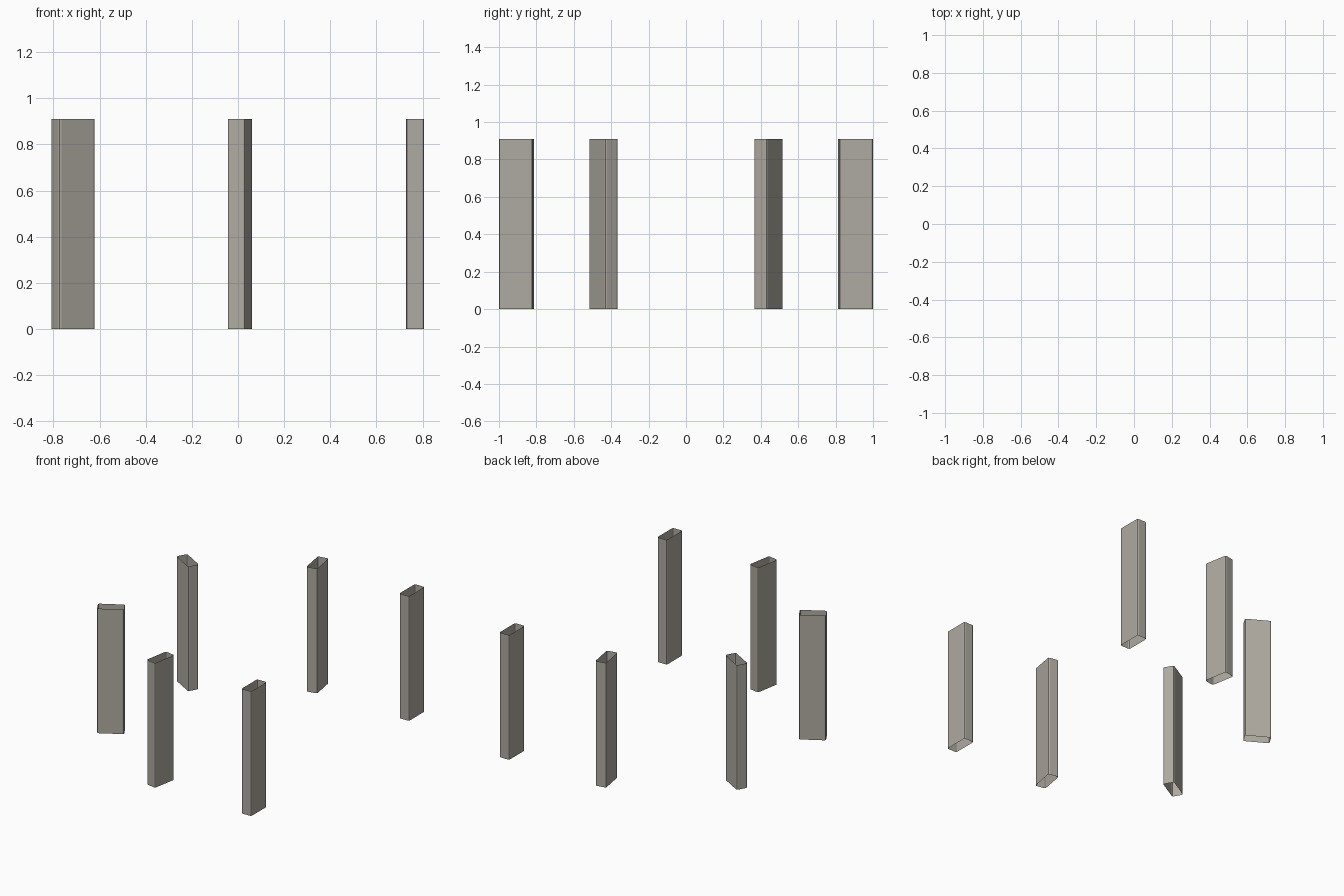
import bpy, bmesh, math
from mathutils import Matrix

if "Cube" in bpy.data.objects:
    bpy.data.objects.remove(bpy.data.objects["Cube"])

HEIGHT = 0.91
THICK, LENGTH = 0.078, 0.18   # cross-section, long side along local y
ROUND, SEGS = 0.010, 2        # corner rounding

stone = bpy.data.materials.new("warm_grey")
stone.diffuse_color = (0.43, 0.405, 0.36, 1.0)
stone.use_nodes = True
stone.node_tree.nodes["Principled BSDF"].inputs["Base Color"].default_value = stone.diffuse_color


def section():
    """Rounded rectangle outline, counter-clockwise."""
    pts = []
    corners = ((1, 1), (-1, 1), (-1, -1), (1, -1))
    for i, (sx, sy) in enumerate(corners):
        cx = sx * (THICK / 2 - ROUND)
        cy = sy * (LENGTH / 2 - ROUND)
        for k in range(SEGS + 1):
            a = math.radians(90 * i + 90 * k / SEGS)
            pts.append((cx + ROUND * math.cos(a), cy + ROUND * math.sin(a)))
    return pts


def post(name, x, y, turn):
    """Open vertical tube, turned about z by degrees."""
    bm = bmesh.new()
    outline = section()
    low = [bm.verts.new((px, py, 0)) for px, py in outline]
    high = [bm.verts.new((px, py, HEIGHT)) for px, py in outline]
    n = len(outline)
    for i in range(n):
        j = (i + 1) % n
        bm.faces.new((low[i], low[j], high[j], high[i]))
    bm.transform(Matrix.Translation((x, y, 0)) @ Matrix.Rotation(math.radians(turn), 4, 'Z'))
    mesh = bpy.data.meshes.new(name)
    bm.to_mesh(mesh)
    bm.free()
    mesh.materials.append(stone)
    bpy.context.collection.objects.link(bpy.data.objects.new(name, mesh))


# Horseshoe of six posts, mirrored front to back (turns given for the front side)
for part, x, y, turn in (("right_post", 0.768, 0.910, 0),
                         ("middle_post", 0.008, 0.906, -10),
                         ("left_post", -0.716, 0.442, -60)):
    post("front_" + part, x, -y, turn)
    post("back_" + part, x, y, -turn)
